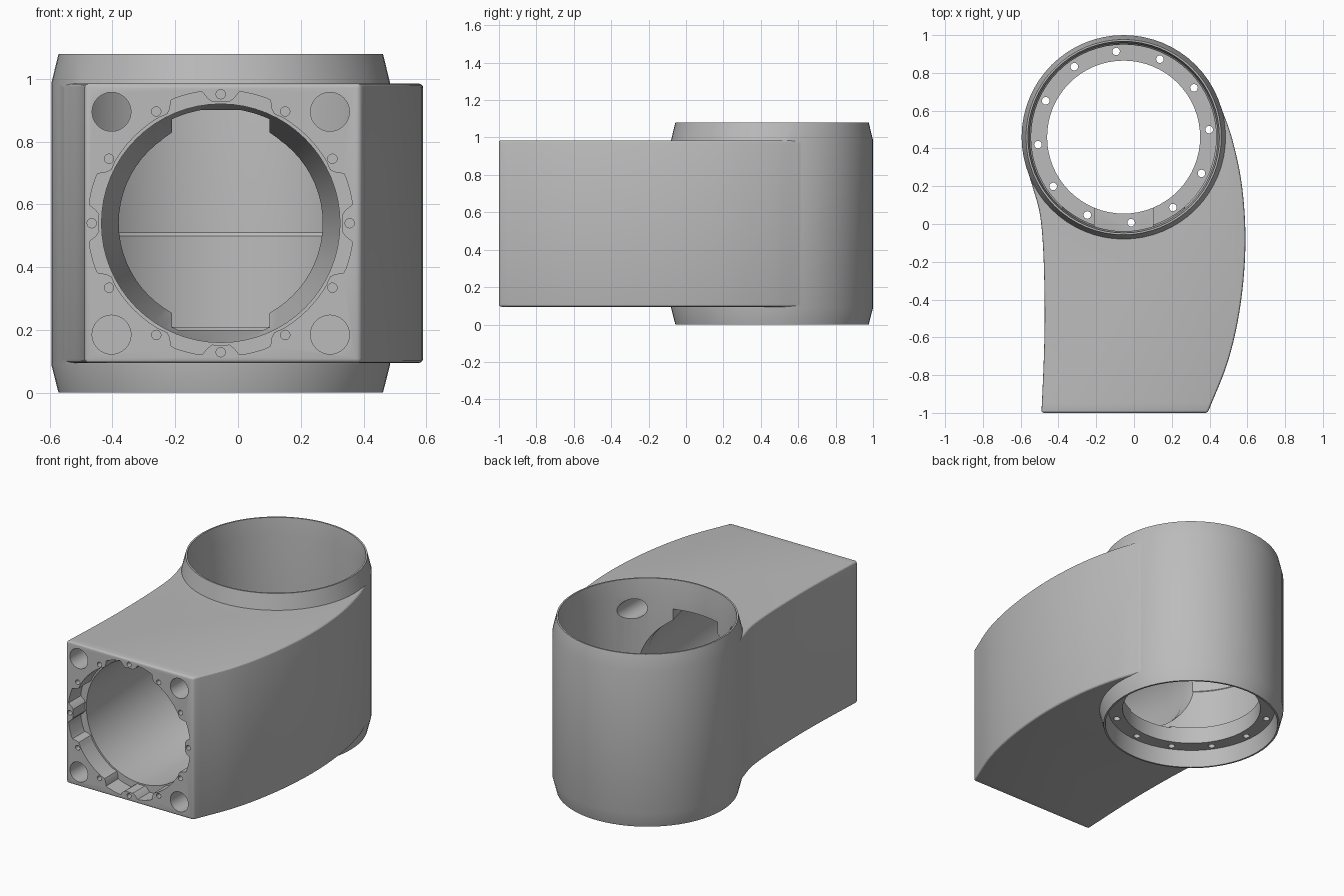
import bpy, bmesh, math
from mathutils import Matrix, Vector

cube = bpy.data.objects.get("Cube")
if cube:
    bpy.data.objects.remove(cube, do_unlink=True)

CX, CY, CZ = -0.055, 0.46, 0.54      # barrel axis position and front bore height

grey = bpy.data.materials.new("cast grey")
grey.use_nodes = True
grey.diffuse_color = (0.5, 0.5, 0.5, 1)
for node in grey.node_tree.nodes:
    if node.type == 'BSDF_PRINCIPLED':
        node.inputs["Base Color"].default_value = (0.5, 0.5, 0.5, 1)

UPRIGHT = Matrix.Translation((CX, CY, 0))
# local z runs along world y, local y along world -z
FORWARD = Matrix.Translation((CX, 0, CZ)) @ Matrix.Rotation(-math.pi / 2, 4, 'X')


def finish(bm, name):
    bmesh.ops.recalc_face_normals(bm, faces=bm.faces)
    mesh = bpy.data.meshes.new(name)
    bm.to_mesh(mesh)
    bm.free()
    mesh.materials.append(grey)
    ob = bpy.data.objects.new(name, mesh)
    bpy.context.collection.objects.link(ob)
    return ob


def loft(bm, rings):
    """Skin a list of equally long point rings and cap both ends."""
    loops = [[bm.verts.new(p) for p in ring] for ring in rings]
    n = len(loops[0])
    for a, b in zip(loops, loops[1:]):
        for i in range(n):
            j = (i + 1) % n
            bm.faces.new((a[i], a[j], b[j], b[i]))
    bm.faces.new(loops[0])
    bm.faces.new(loops[-1])


def lathe(bm, profile, matrix, seg=64, centre=(0, 0)):
    rings = []
    for r, h in profile:
        ring = []
        for i in range(seg):
            a = math.tau * i / seg
            ring.append(matrix @ Vector((centre[0] + r * math.cos(a),
                                         centre[1] + r * math.sin(a), h)))
        rings.append(ring)
    loft(bm, rings)


def lathed(name, profile, matrix, seg=64):
    bm = bmesh.new()
    lathe(bm, profile, matrix, seg)
    return finish(bm, name)


def apply_all(ob):
    deps = bpy.context.evaluated_depsgraph_get()
    mesh = bpy.data.meshes.new_from_object(ob.evaluated_get(deps))
    ob.modifiers.clear()
    ob.data = mesh


def combine(ob, other, operation):
    mod = ob.modifiers.new("combine", 'BOOLEAN')
    mod.operation = operation
    mod.solver = 'EXACT'
    mod.object = other
    apply_all(ob)
    bpy.data.objects.remove(other, do_unlink=True)


def smooth_path(pts, steps=6):
    """Catmull-Rom curve through the points."""
    p = [Vector(q) for q in pts]
    p = [2 * p[0] - p[1]] + p + [2 * p[-1] - p[-2]]
    out = []
    for a, b, c, d in zip(p, p[1:], p[2:], p[3:]):
        for s in range(steps):
            t = s / steps
            out.append(0.5 * (2 * b + (c - a) * t + (2 * a - 5 * b + 4 * c - d) * t * t
                              + (3 * b - a - 3 * c + d) * t ** 3))
    return out + [p[-2]]


# curved arm body
right_side = smooth_path([(-0.56, 0.27), (-0.535, 0.19), (-0.498, 0.05), (-0.48, -0.15),
                          (-0.473, -0.45), (-0.477, -0.7), (-0.49, -1)])
left_side = smooth_path([(0.39, -1), (0.5, -0.72), (0.565, -0.42), (0.59, -0.1),
                         (0.572, 0.2), (0.52, 0.45), (0.46, 0.62)])
outline = right_side + left_side
bm = bmesh.new()
loft(bm, [[(p.x, p.y, z) for p in outline] for z in (0.095, 0.985)])
housing = finish(bm, "arm_housing")
bevel = housing.modifiers.new("soft edges", 'BEVEL')
bevel.width = 0.015
bevel.segments = 3
bevel.limit_method = 'ANGLE'
bevel.angle_limit = math.radians(40)
apply_all(housing)

# upright barrel with tapered ends
barrel = lathed("barrel", [(0.517, 0), (0.54, 0.09), (0.54, 0.985), (0.517, 1.08)], UPRIGHT)
combine(housing, barrel, 'UNION')

# barrel cavity, leaving a recessed flange near the bottom
cavity = lathed("barrel_cavity",
                [(0.509, -0.02), (0.49, 0.105), (0.405, 0.105), (0.405, 0.21), (0.49, 0.21),
                 (0.49, 0.5), (0.498, 0.51), (0.498, 0.98), (0.509, 1.1)], UPRIGHT)
combine(housing, cavity, 'DIFFERENCE')

# front bore narrowing into the barrel
bore = lathed("front_bore", [(0.38, -1.1), (0.38, -0.2), (0.325, 0), (0.325, 0.4)], FORWARD)
combine(housing, bore, 'DIFFERENCE')

# cable notch above and below the bore
bm = bmesh.new()
bmesh.ops.create_cube(bm, size=1, matrix=Matrix.Translation((CX, 0.075, 0.55))
                      @ Matrix.Diagonal((0.31, 0.45, 0.7, 1)))
combine(housing, finish(bm, "cable_notch"), 'DIFFERENCE')


# scalloped pockets between the screw bosses
def scallop(deg):
    off = abs((deg + 15) % 30 - 15)
    if 30 <= deg % 90 <= 60:
        return 0.39
    blend = min(max((off - 4.5) / 4, 0), 1)
    return 0.388 + 0.036 * blend * blend * (3 - 2 * blend)


rings = []
for depth in (-1.05, -0.88):
    ring = []
    for i in range(180):
        a = math.radians(2 * i)
        r = scallop(2 * i)
        ring.append(FORWARD @ Vector((r * math.cos(a), r * math.sin(a), depth)))
    rings.append(ring)
bm = bmesh.new()
loft(bm, rings)
combine(housing, finish(bm, "scallop_pockets"), 'DIFFERENCE')

# corner holes: the upper pair reaches the barrel
bm = bmesh.new()
for sx in (-1, 1):
    for sy, end in ((-1, 0.25), (1, -0.15)):
        lathe(bm, [(0.062, -1.05), (0.062, end)], FORWARD, 32, (sx * 0.348, sy * 0.355))
combine(housing, finish(bm, "corner_holes"), 'DIFFERENCE')

# screw holes around the front bore and through the flange
bm = bmesh.new()
for i in range(12):
    a = math.radians(30 * i)
    lathe(bm, [(0.015, -1.05), (0.015, -0.93)], FORWARD, 16,
          (0.411 * math.cos(a), 0.411 * math.sin(a)))
    a += math.radians(5)
    lathe(bm, [(0.02, 0.05), (0.02, 0.25)], UPRIGHT, 16,
          (0.455 * math.cos(a), 0.455 * math.sin(a)))
combine(housing, finish(bm, "screw_holes"), 'DIFFERENCE')

# single material and smooth shading with crisp edges
housing.data.materials.clear()
housing.data.materials.append(grey)
for face in housing.data.polygons:
    face.material_index = 0
bpy.ops.object.select_all(action='DESELECT')
housing.select_set(True)
bpy.context.view_layer.objects.active = housing
bpy.ops.object.shade_smooth_by_angle(angle=math.radians(28))
